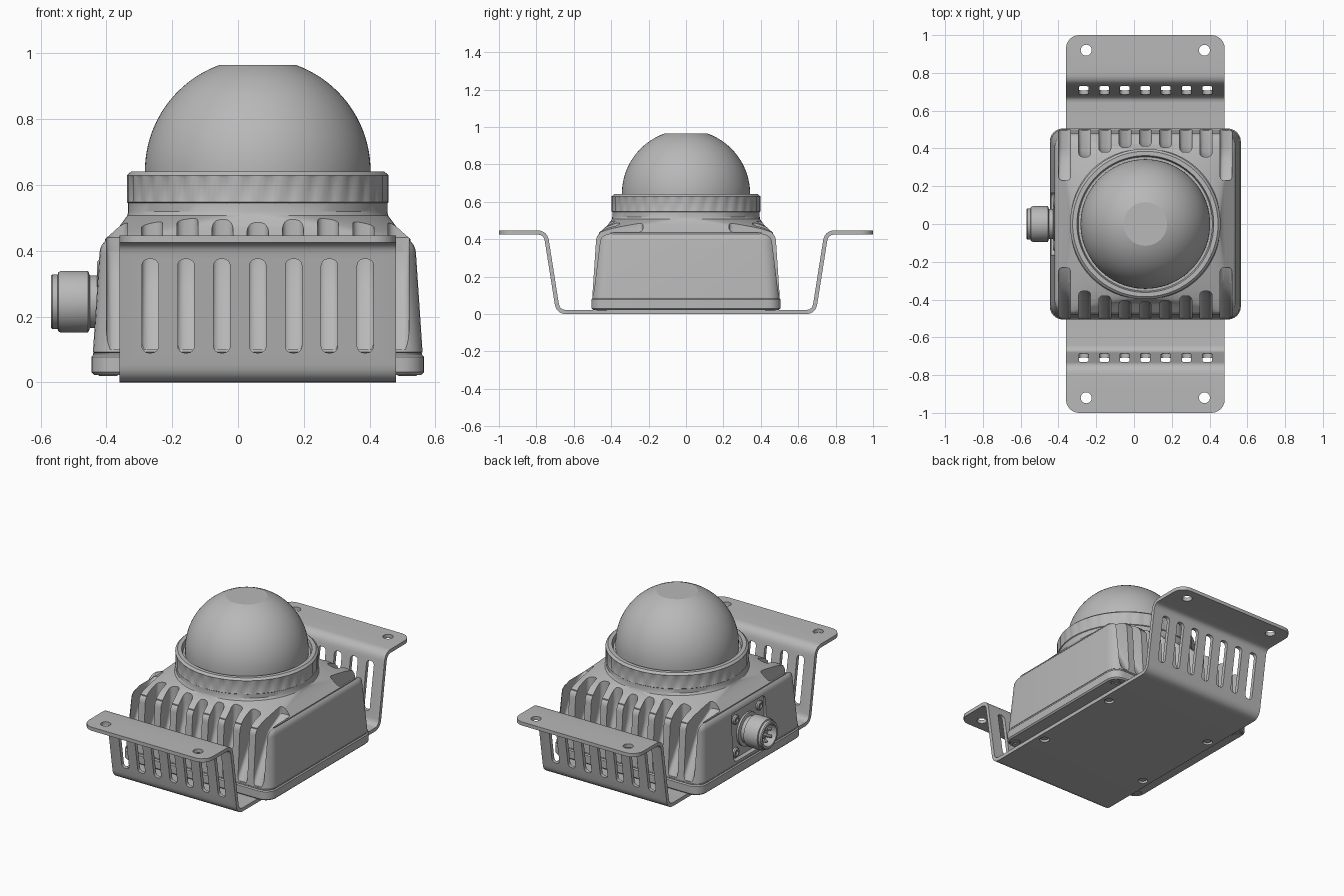
import bpy, bmesh
from math import sin, cos, pi, radians, sqrt
from mathutils import Vector, Matrix

if "Cube" in bpy.data.objects:
    bpy.data.objects.remove(bpy.data.objects["Cube"])

GREY = (0.48, 0.48, 0.48, 1)
mat = bpy.data.materials.new("cast grey")
mat.use_nodes = True
mat.diffuse_color = GREY
mat.node_tree.nodes["Principled BSDF"].inputs["Base Color"].default_value = GREY
CX = 0.06  # housing centre in x


def make(name, bm):
    bmesh.ops.recalc_face_normals(bm, faces=bm.faces)
    me = bpy.data.meshes.new(name)
    bm.to_mesh(me)
    bm.free()
    me.materials.append(mat)
    ob = bpy.data.objects.new(name, me)
    bpy.context.collection.objects.link(ob)
    return ob


def apply_modifiers(ob):
    dg = bpy.context.evaluated_depsgraph_get()
    ob.data = bpy.data.meshes.new_from_object(ob.evaluated_get(dg))
    ob.modifiers.clear()


def cut(ob, cutter):
    m = ob.modifiers.new("cut", 'BOOLEAN')
    m.operation, m.solver, m.object = 'DIFFERENCE', 'EXACT', cutter
    apply_modifiers(ob)


def smooth(ob, angle=32):
    bpy.ops.object.select_all(action='DESELECT')
    ob.select_set(True)
    bpy.context.view_layer.objects.active = ob
    bpy.ops.object.shade_smooth_by_angle(angle=radians(angle))


def loft(bm, rings):
    """Skin a stack of closed rings and cap both ends."""
    loops = [[bm.verts.new(p) for p in ring] for ring in rings]
    n = len(loops[0])
    for a, b in zip(loops, loops[1:]):
        for i in range(n):
            bm.faces.new((a[i], a[(i + 1) % n], b[(i + 1) % n], b[i]))
    bm.faces.new(loops[0])
    bm.faces.new(loops[-1])


def lathe(bm, profile, origin=(0, 0, 0), segs=64, axis='Z', wobble=None):
    """Turn (radius, height) points about an axis."""
    rot = Matrix.Rotation(-pi / 2, 4, 'Y') if axis == '-X' else Matrix()
    rings = []
    for k, (r, h) in enumerate(profile):
        ring = []
        for i in range(segs):
            rr = r + (wobble(k, i) if wobble else 0)
            a = 2 * pi * i / segs
            ring.append(Vector(origin) + rot @ Vector((rr * cos(a), rr * sin(a), h)))
        rings.append(ring)
    loft(bm, rings)


def rounded_square(h, r, z, n=6):
    pts = []
    for q, (sx, sy) in enumerate(((1, 1), (-1, 1), (-1, -1), (1, -1))):
        for k in range(n + 1):
            a = (q + k / n) * pi / 2
            pts.append((CX + sx * (h - r) + r * cos(a), sy * (h - r) + r * sin(a), z))
    return pts


def box(bm, lo, hi, axis=0, bevel=0.0):
    """Box with the edges parallel to one axis rounded."""
    lo, hi = Vector(lo), Vector(hi)
    size = hi - lo
    vs = bmesh.ops.create_cube(bm, size=1, matrix=Matrix.Translation((lo + hi) / 2)
                               @ Matrix.Diagonal((*size, 1)))["verts"]
    edges = {e for v in vs for e in v.link_edges
             if abs((e.verts[0].co - e.verts[1].co)[axis]) > size[axis] * 0.9}
    bmesh.ops.bevel(bm, geom=list(edges), offset=bevel, segments=4, profile=0.5, affect='EDGES')


# Mounting bracket: one bent strip
half = [Vector(p) for p in ((0, 0.011), (0.684, 0.011), (0.751, 0.436), (1, 0.436))]
path = [half[-1]]
for i in (2, 1):
    p, a, b = half[i], half[i + 1], half[i - 1]
    s, e = p + (a - p).normalized() * 0.045, p + (b - p).normalized() * 0.045
    for k in range(7):
        t = k / 6
        path.append(s * (1 - t) ** 2 + p * 2 * t * (1 - t) + e * t * t)
path += [Vector((-p.x, p.y)) for p in reversed(path)]
bm = bmesh.new()
rows = [[bm.verts.new((CX + s * 0.42, p.x, p.y)) for s in (-1, 1)] for p in path]
for a, b in zip(rows, rows[1:]):
    bm.faces.new((a[0], a[1], b[1], b[0]))
bracket = make("mounting_bracket", bm)
m = bracket.modifiers.new("thickness", 'SOLIDIFY')
m.thickness, m.offset, m.use_even_offset = 0.022, 0, True
apply_modifiers(bracket)
bm = bmesh.new()
bm.from_mesh(bracket.data)
ends = [e for e in bm.edges if all(abs(v.co.y) > 0.99 for v in e.verts)
        and abs(e.verts[0].co.x - e.verts[1].co.x) < 0.01]
bmesh.ops.bevel(bm, geom=ends, offset=0.07, segments=6, profile=0.5, affect='EDGES')
bm.to_mesh(bracket.data)
bm.free()

# Slots and bolt holes in the bracket
bm = bmesh.new()
for s in (-1, 1):
    y0, y1 = sorted((s * 0.6, s * 0.85))
    for i in range(-3, 4):
        x = CX + i * 0.109
        box(bm, (x - 0.025, y0, 0.09), (x + 0.025, y1, 0.375), 1, 0.02)
    for t in (-1, 1):
        lathe(bm, ((0.029, 0.39), (0.029, 0.48)), (CX + t * 0.313, s * 0.92, 0), 24)
        lathe(bm, ((0.028, -0.05), (0.028, 0.05)), (CX + t * 0.37, s * 0.29, 0), 24)
cutter = make("bracket_cutter", bm)
cut(bracket, cutter)
bpy.data.objects.remove(cutter)
smooth(bracket)

# Housing base plate
bm = bmesh.new()
loft(bm, [rounded_square(0.506 - d, 0.07 - d, z) for d, z in
          ((0.008, 0.023), (0.0, 0.031), (0.0, 0.078), (0.006, 0.084), (0.006, 0.09))])
smooth(make("base_plate", bm))

# Housing shell with rounded shoulders
shell = [(0.008, 0.088), (0.002, 0.092)]
shell += [(0.022 + 0.05 * (1 - cos(a)), 0.392 + 0.05 * sin(a))
          for a in (k * pi / 12 for k in range(7))]
shell.append((0.2, 0.46))
bm = bmesh.new()
loft(bm, [rounded_square(0.503 - d, 0.07 + d * 0.2, z) for d, z in shell])
body = make("housing_shell", bm)

# Fairing from the square shell to the round neck
bm = bmesh.new()
loft(bm, [rounded_square(h, r, z, 16) for h, r, z in
          ((0.465, 0.09, 0.40), (0.465, 0.09, 0.435), (0.442, 0.14, 0.455),
           (0.42, 0.21, 0.475), (0.405, 0.30, 0.495), (0.396, 0.38, 0.508),
           (0.394, 0.394, 0.52), (0.394, 0.394, 0.55))])
neck = make("neck", bm)

# Cooling grooves on front and back, rounded where they meet the wall
bm = bmesh.new()
for i in range(-4, 5):
    x = CX + i * 0.107
    inner = (0.412, 0.405, 0.38, 0.355, 0.23)[abs(i)]
    if abs(i) == 4:
        wall = [(0.495, 0.10), (0.40, 0.28), (0.34, 0.38), (inner, 0.44), (inner, 0.7)]
    else:
        wall = [(0.495, 0.10), (inner + 0.03, 0.28), (inner + 0.008, 0.34),
                (inner, 0.40), (inner, 0.7)]
    for s in (-1, 1):
        rings = []
        for t in (-1, -0.94, -0.8, -0.6, -0.3, 0.3, 0.6, 0.8, 0.94, 1):
            u = max(0, abs(t) - 0.3) / 0.7
            d = 0.022 * (1 - sqrt(1 - u * u))
            side = [(y + d, z) for y, z in wall]
            side += [(0.75, 0.7), (0.75, 0.10)]
            rings.append([(x + t * 0.032, s * y, z) for y, z in side])
        loft(bm, rings)
grooves = make("groove_cutter", bm)
cut(body, grooves)
cut(neck, grooves)
bpy.data.objects.remove(grooves)

# Connector recess in the right wall
bm = bmesh.new()
box(bm, (-0.6, -0.165, 0.105), (-0.412, 0.165, 0.395), 0, 0.03)
recess = make("recess_cutter", bm)
cut(body, recess)
bpy.data.objects.remove(recess)
smooth(body)
smooth(neck)

# Knurled clamp ring
bm = bmesh.new()
lathe(bm, ((0.36, 0.535), (0.385, 0.538), (0.398, 0.548), (0.398, 0.554), (0.398, 0.622),
           (0.398, 0.629), (0.385, 0.641), (0.362, 0.641), (0.355, 0.615)),
      (CX, 0, 0), 180,
      wobble=lambda k, i: -0.004 if k in (3, 4) and i % 5 in (2, 3) else 0)
smooth(make("clamp_ring", bm), 25)

# Dome with flattened crown
R, ZC, TOP = 0.343, 0.642, 1.228
dome = [(R, 0.58)] + [(R * cos(TOP * k / 20), ZC + R * sin(TOP * k / 20)) for k in range(21)]
bm = bmesh.new()
lathe(bm, dome, (CX, 0, 0), 96)
smooth(make("dome", bm), 20)

# Round connector with hollow end
bm = bmesh.new()
lathe(bm, ((0.10, -0.01), (0.10, 0.012), (0.08, 0.016), (0.08, 0.038), (0.094, 0.044),
           (0.094, 0.125), (0.09, 0.134), (0.083, 0.136), (0.083, 0.152), (0.078, 0.157),
           (0.066, 0.157), (0.064, 0.10)), (-0.412, 0, 0.245), 48, '-X')
smooth(make("connector", bm))

# Connector pins
bm = bmesh.new()
for k in range(5):
    a = k * 2 * pi / 5
    lathe(bm, ((0.01, 0), (0.01, 0.045), (0.005, 0.05)),
          (-0.51, 0.038 * cos(a), 0.245 + 0.038 * sin(a)), 10, '-X')
smooth(make("connector_pins", bm))

# Screws around the connector and below the base
bm = bmesh.new()
for s in (-1, 1):
    for t in (-1, 1):
        lathe(bm, ((0.028, -0.01), (0.028, 0.01), (0.022, 0.016), (0.013, 0.016), (0.012, 0.008)),
              (-0.412, s * 0.115, 0.245 + t * 0.1), 20, '-X')
        lathe(bm, ((0.012, 0.026), (0.013, 0.019), (0.026, 0.019), (0.03, 0.022), (0.03, 0.03)),
              (CX + s * 0.455, t * 0.45, 0), 20)
        lathe(bm, ((0.02, 0.008), (0.024, 0.012), (0.024, 0.03)),
              (CX + s * 0.37, t * 0.29, 0), 20)
smooth(make("screws", bm))
